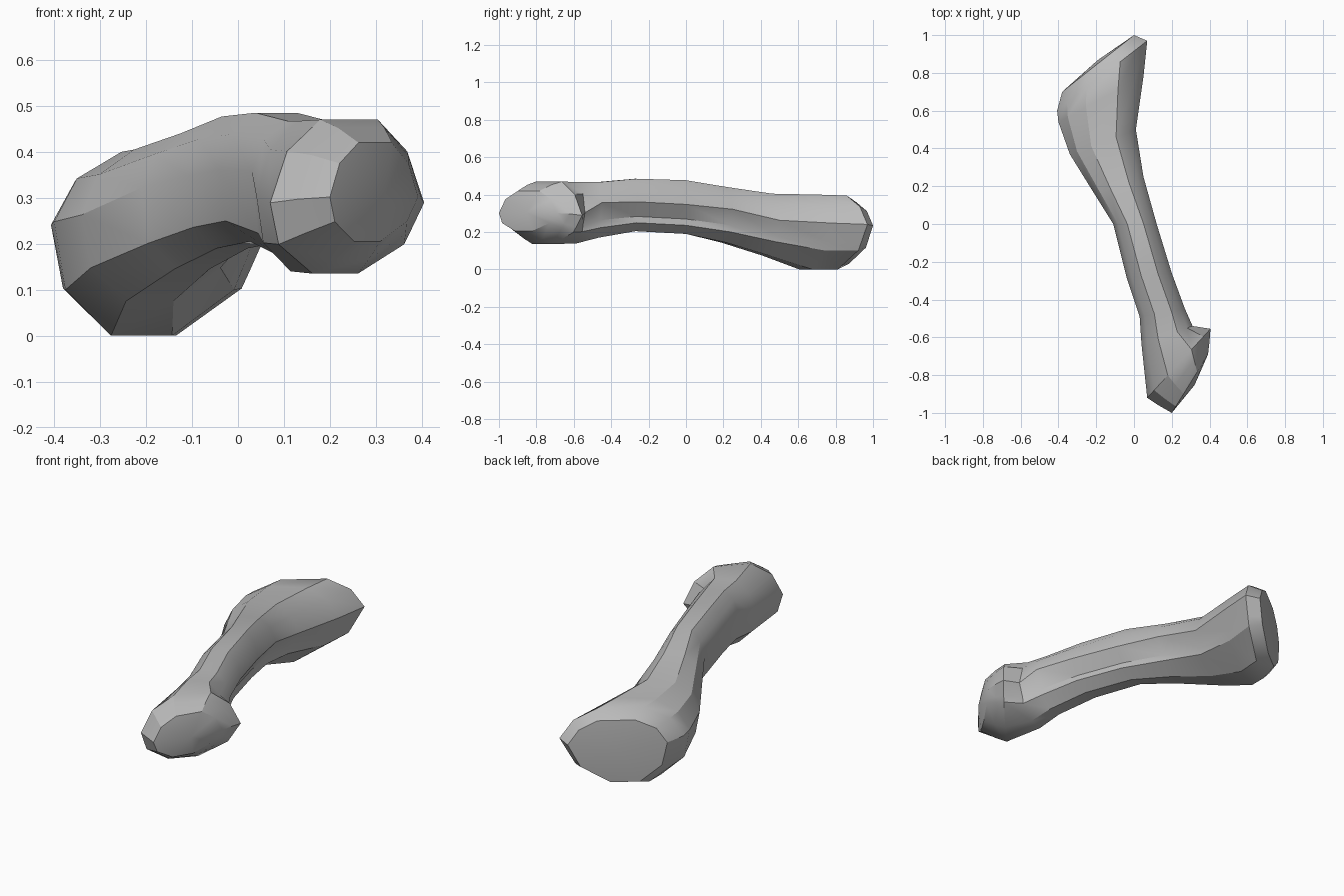
import bpy
import bmesh
from mathutils import Vector

cube = bpy.data.objects.get("Cube")
if cube:
    bpy.data.objects.remove(cube, do_unlink=True)


def make_material(name, color):
    material = bpy.data.materials.new(name)
    material.use_nodes = True
    material.diffuse_color = color
    shader = material.node_tree.nodes["Principled BSDF"]
    shader.inputs["Base Color"].default_value = color
    return material


def cross_section(right, left, low, high, waist, ridge, groove):
    """Upright section: flat top and bottom, widest at waist, grooved on the left."""
    shoulder = waist + 0.62 * (1 - waist)
    hollow = ridge + 0.3 * (waist - ridge)
    left_half = [(0.4, 1), (0.78, shoulder), (1, waist),
                 (0.82 - groove, hollow), (0.74 - 0.3 * groove, ridge), (0.14, 0)]
    right_half = [(-0.45, 0), (-0.89, ridge), (-1, waist), (-0.78, shoulder), (-0.35, 1)]
    right, left = Vector(right), Vector(left)
    points = []
    for u, h in left_half + right_half:
        spot = right.lerp(left, (u + 1) / 2)
        points.append((spot.x, spot.y, low + h * (high - low)))
    return points


def add_cap(bm, ring, inside, bulge):
    """Close an end with a slightly domed fan facing away from the inside point."""
    center = sum((v.co for v in ring), Vector()) / len(ring)
    span = max(ring, key=lambda v: v.co.x).co - min(ring, key=lambda v: v.co.x).co
    outward = Vector((span.y, -span.x, 0)).normalized()
    if outward.dot(center - inside) < 0:
        outward.negate()
    tip = bm.verts.new(center + outward * bulge)
    for a, b in zip(ring, ring[1:] + ring[:1]):
        bm.faces.new((a, b, tip))


def loft(name, sections, bulges, material):
    """Skin a list of sections and dome both ends."""
    bm = bmesh.new()
    rings = [[bm.verts.new(p) for p in cross_section(*s)] for s in sections]
    for ring, following in zip(rings, rings[1:]):
        count = len(ring)
        for i in range(count):
            j = (i + 1) % count
            bm.faces.new((ring[i], ring[j], following[j], following[i]))
    for ring, bulge in zip((rings[0], rings[-1]), bulges):
        add_cap(bm, ring, Vector(), bulge)
    bmesh.ops.recalc_face_normals(bm, faces=bm.faces)
    mesh = bpy.data.meshes.new(name)
    bm.to_mesh(mesh)
    bm.free()
    mesh.materials.append(material)
    obj = bpy.data.objects.new(name, mesh)
    bpy.context.collection.objects.link(obj)
    return obj


# Each section: right edge, left edge, bottom, top, then relative heights of
# the waist and lower ridge, and the depth of the groove
front_knob = [
    ((0.20, -1.0), (0.392, -0.69), 0.205, 0.42, 0.45, 0.2, 0),
    ((0.13, -0.96), (0.40, -0.62), 0.165, 0.452, 0.46, 0.2, 0),
    ((0.07, -0.92), (0.405, -0.555), 0.135, 0.47, 0.46, 0.19, 0),
    ((0.04, -0.64), (0.31, -0.54), 0.14, 0.467, 0.5, 0.19, 0.05),
]
shaft = [
    ((0.03, -0.49), (0.27, -0.45), 0.17, 0.467, 0.63, 0.18, 0.2),
    ((-0.04, -0.28), (0.20, -0.26), 0.205, 0.485, 0.56, 0.16, 0.22),
    ((-0.11, 0.0), (0.12, 0.0), 0.19, 0.477, 0.55, 0.16, 0.22),
    ((-0.21, 0.16), (0.05, 0.25), 0.145, 0.44, 0.6, 0.19, 0.18),
]
back_flare = [
    ((-0.34, 0.37), (0.01, 0.50), 0.075, 0.405, 0.57, 0.22, 0.05),
    ((-0.40, 0.54), (0.05, 0.78), 0.0, 0.40, 0.62, 0.25, 0),
    ((-0.407, 0.60), (0.07, 0.97), 0.0, 0.395, 0.61, 0.26, 0),
    ((-0.38, 0.70), (0.0, 1.0), 0.03, 0.36, 0.62, 0.26, 0),
]

grey = make_material("bone_grey", (0.5, 0.5, 0.5, 1))
bone = loft("bone", front_knob + shaft + back_flare, (0.025, 0.015), grey)

# Soft shading with crisp ridges
bpy.ops.object.select_all(action="DESELECT")
bone.select_set(True)
bpy.context.view_layer.objects.active = bone
bpy.ops.object.shade_smooth_by_angle(angle=0.52)
